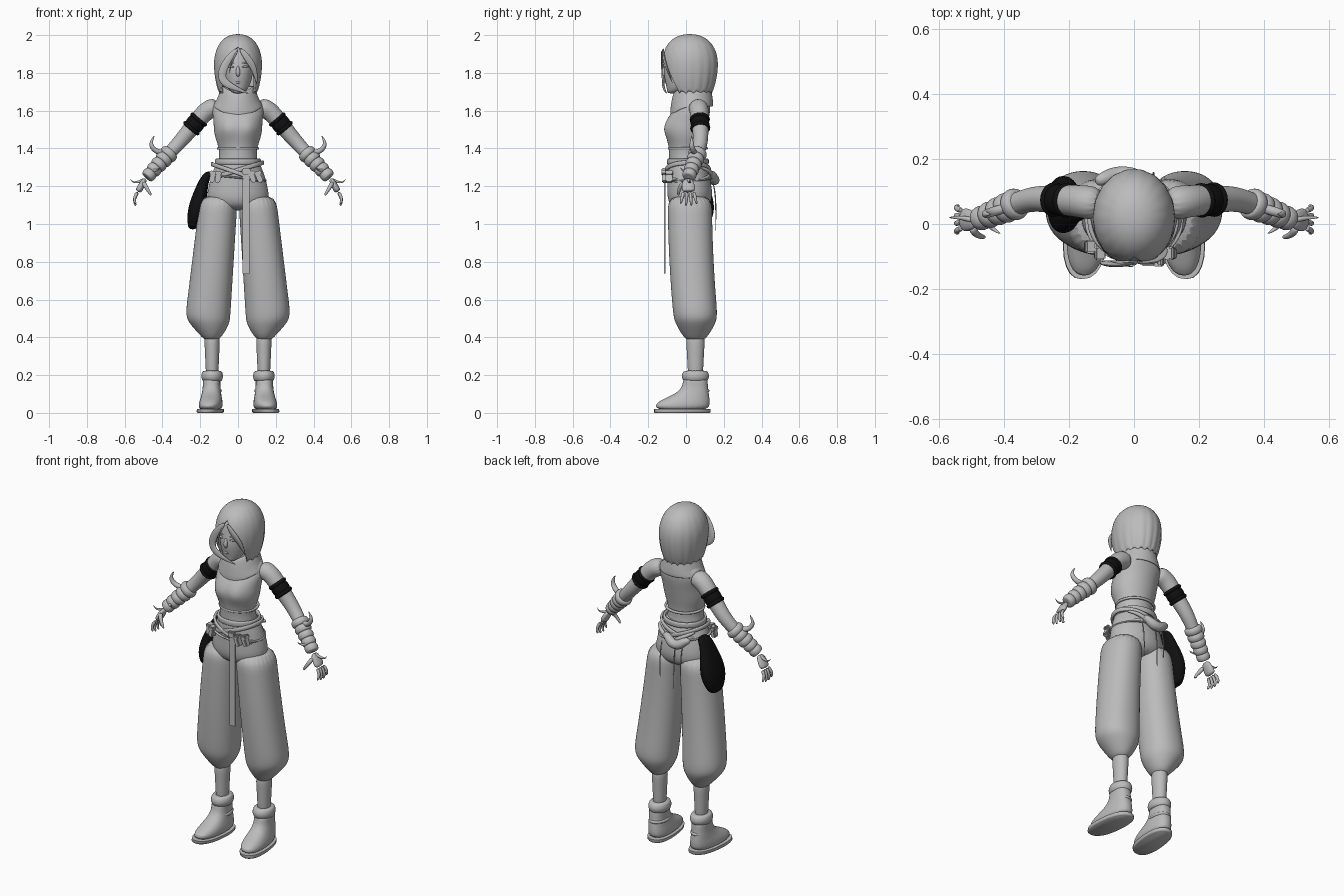
import bpy
import bmesh
from math import sin, cos, pi, radians, exp, copysign
from mathutils import Vector

if "Cube" in bpy.data.objects:
    bpy.data.objects.remove(bpy.data.objects["Cube"])


def material(name, value):
    made = bpy.data.materials.new(name)
    made.use_nodes = True
    colour = (value, value, value, 1)
    made.diffuse_color = colour
    shader = next(n for n in made.node_tree.nodes if n.type == 'BSDF_PRINCIPLED')
    shader.inputs["Base Color"].default_value = colour
    return made


GREY = material("plain grey", .5)
BLACK = material("matte black", .005)


def finish(name, bm, mat, level=0, mirror=False, thick=0):
    mesh = bpy.data.meshes.new(name)
    bm.to_mesh(mesh)
    bm.free()
    for face in mesh.polygons:
        face.use_smooth = True
    mesh.set_sharp_from_angle(angle=radians(60))
    mesh.materials.append(mat)
    part = bpy.data.objects.new(name, mesh)
    bpy.context.collection.objects.link(part)
    if mirror:
        part.modifiers.new("Mirror", 'MIRROR')
    if thick:
        shell = part.modifiers.new("Solidify", 'SOLIDIFY')
        shell.thickness, shell.offset = thick, 0
    if level:
        subdivision = part.modifiers.new("Subdivision", 'SUBSURF')
        subdivision.levels = subdivision.render_levels = level
    return part


def skin(name, rings, mat=GREY, closed=True, cap=True, level=2, **options):
    """Join rings of points into one smooth surface."""
    bm = bmesh.new()
    rows = [[bm.verts.new(point) for point in ring] for ring in rings]
    count = len(rows[0])
    for low, high in zip(rows, rows[1:]):
        for i in range(count if closed else count - 1):
            j = (i + 1) % count
            bm.faces.new((low[i], low[j], high[j], high[i]))
    if cap and closed:
        bm.faces.new(rows[0])
        bm.faces.new(rows[-1])
    bmesh.ops.remove_doubles(bm, verts=bm.verts, dist=.0002)
    bmesh.ops.recalc_face_normals(bm, faces=bm.faces)
    return finish(name, bm, mat, level, **options)


def oval(x, y, z, rx, ry, power=1, sides=24):
    ring = []
    for i in range(sides):
        c, s = cos(2 * pi * i / sides), sin(2 * pi * i / sides)
        ring.append(Vector((x + rx * copysign(abs(c) ** power, c),
                            y + ry * copysign(abs(s) ** power, s), z)))
    return ring


def loft(name, rings, x=0, warp=None, power=1, **options):
    """Stack level ovals given as height, depth position and two radii."""
    rows = [oval(x, y, z, rx, ry, power) for z, y, rx, ry in rings]
    if warp:
        rows = [[warp(point) for point in row] for row in rows]
    return skin(name, rows, **options)


def tube(name, path, start, end, swell=0, across=1, depth=1, sides=12, **options):
    """Sweep an oval along a path, tapering and swelling by rule."""
    path = [Vector(point) for point in path]
    last = len(path) - 1
    rows = []
    for i, point in enumerate(path):
        along = (path[min(i + 1, last)] - path[max(i - 1, 0)]).normalized()
        side = along.cross(Vector((0, 1, 0))).normalized()
        front = side.cross(along)
        t = i / last
        radius = start + (end - start) * t + swell * sin(pi * t)
        rows.append([point + radius * (side * across * cos(2 * pi * k / sides)
                                       + front * depth * sin(2 * pi * k / sides))
                     for k in range(sides)])
    return skin(name, rows, **options)


def cuff(name, a, b, t, width, radius, **options):
    """Rounded band around the line from a to b."""
    half = (b - a).normalized() * width / 2
    middle = a.lerp(b, t)
    tube(name, [middle + half * k / 3 for k in range(-3, 4)], radius * .85, radius * .85,
         radius * .17, sides=16, level=1, mirror=True, **options)


def box(name, centre, size, tilt=0, bevel=.005):
    bm = bmesh.new()
    bmesh.ops.create_cube(bm, size=1)
    bmesh.ops.scale(bm, vec=size, verts=bm.verts)
    bmesh.ops.bevel(bm, geom=bm.edges[:], offset=bevel, segments=2, affect='EDGES')
    part = finish(name, bm, GREY)
    part.location, part.rotation_euler = centre, (0, tilt, 0)


def belt(name, z, rx, ry, height, slope=0):
    rows = [oval(0, .01, z + height * k / 2, rx, ry) for k in (-1, 0, 1)]
    for point in sum(rows, []):
        point.z += slope * point.x
    skin(name, rows, cap=False, level=1, thick=.014)


# Torso with a shaped chest
def chest(point):
    if point.y < 0:
        sideways, upward = (abs(point.x) - .06) / .05, (point.z - 1.51) / .05
        point.y -= .025 * exp(-sideways ** 2 - upward ** 2)
    return point


loft("torso", [(1.27, .01, .12, .1), (1.34, 0, .1, .09), (1.4, 0, .1, .09), (1.45, 0, .12, .1),
               (1.5, 0, .13, .11), (1.55, .01, .13, .11), (1.6, .03, .14, .1),
               (1.65, .05, .13, .08), (1.7, .05, .07, .06)], warp=chest)
belt("top_hem", 1.4, .106, .1, .014)
tube("neck", [(0, .05, 1.6), (0, .04, 1.7), (0, .02, 1.8)], .05, .05)


# Draped cowl, lower at the front
def drape(point):
    front = max(0, .03 - point.y) / .11
    point.z -= .05 * front ** 2
    return point


loft("cowl", [(1.68, .03, .06, .07), (1.74, .03, .08, .09), (1.71, .03, .09, .1),
              (1.65, .03, .11, .11), (1.62, .03, .13, .11)], warp=drape, cap=False, thick=.01)

# Head and face
loft("head", [(1.69, -.07, .02, .03), (1.71, -.05, .05, .05), (1.75, -.03, .07, .08), (1.8, -.02, .08, .1),
              (1.86, -.01, .09, .1), (1.92, 0, .09, .1), (1.97, 0, .04, .05)])
tube("nose", [(0, -.11, 1.84), (0, -.12, 1.8), (0, -.11, 1.78)], .006, .008, .007)
tube("lips", [(-.02, -.1, 1.75), (0, -.11, 1.75), (.02, -.1, 1.75)], .003, .003, .005)
for name, z, swell in (("eyes", 1.83, .006), ("eyebrows", 1.85, .003)):
    tube(name, [(.02, -.11, z), (.04, -.107, z + .005), (.06, -.09, z)], .002, .002, swell, mirror=True)

# Bobbed hair: a dome that opens below the parting, with grooved locks
rows = []
steps, columns = 14, 72
for k in range(steps + 1):
    u = pi * k / steps
    z = 1.85 + .15 * cos(u)
    size = sin(u) ** .85 if z > 1.85 else 1 - .2 * cos(u) ** 2
    gap = radians(60) * (max(0, 1.92 - z) / .22) ** .6
    row = []
    for i in range(columns + 1):
        a = gap + 2 * (pi - gap) * i / columns
        groove = 1 - .035 * k / steps * abs(cos(9 * a)) ** 3
        tip = .012 * cos(18 * a) if k == steps else 0
        row.append((.122 * size * groove * sin(a), .02 - .145 * size * groove * cos(a), z - tip))
    rows.append(row)
skin("hair", rows, closed=False, level=1, thick=.012)
tube("right_fringe", [(0, -.12, 1.93), (-.05, -.13, 1.88), (-.09, -.12, 1.8), (-.08, -.12, 1.75),
                      (-.02, -.12, 1.72), (.06, -.1, 1.69)], .01, .002, .02, depth=.35)
tube("left_fringe", [(.01, -.12, 1.93), (.05, -.12, 1.88), (.09, -.1, 1.82), (.1, -.07, 1.74)],
     .01, .002, .015, depth=.4)
tube("loose_strand", [(0, -.13, 1.92), (-.03, -.13, 1.87), (-.05, -.12, 1.79)], .006, .001, depth=.5)

# Arms
shoulder, elbow, wrist = Vector((.16, .07, 1.61)), Vector((.32, .08, 1.42)), Vector((.49, .01, 1.24))
tube("arms", [(.1, .06, 1.62), shoulder, shoulder.lerp(elbow, .3), shoulder.lerp(elbow, .6), elbow,
              elbow.lerp(wrist, .5), wrist], .055, .026, .003, sides=16, mirror=True)

# Black armbands with raised rims
cuff("armbands", shoulder, elbow, .42, .08, .05, mat=BLACK)
for t in (.3, .54):
    cuff("armband_rims", shoulder, elbow, t, .025, .054, mat=BLACK)

# Forearm wraps, horns and thorns
for i in range(5):
    cuff("forearm_wraps", elbow, wrist, .28 + .15 * i, .045, .05 - .003 * i)
tube("bracer_horns", [(.39, .05, 1.38), (.43, .04, 1.38), (.46, .03, 1.41), (.46, .03, 1.44),
                      (.44, .03, 1.47)], .015, .001, .006, mirror=True)
tube("bracer_spurs", [(.46, .01, 1.29), (.43, -.02, 1.28), (.41, -.03, 1.3)], .012, .001, mirror=True)
tube("wrist_thorns", [wrist, (.53, .02, 1.22), (.56, .02, 1.22), (.57, .02, 1.24)], .01, .001, mirror=True)

# Hands with spread fingers
palm = Vector((.53, .014, 1.17))
tube("palms", [wrist, wrist.lerp(palm, .4), wrist.lerp(palm, .7), palm], .024, .034, .008,
     across=.5, mirror=True)
for i in range(4):
    spread = (i - 1.5) * .018
    length = .08 - .01 * abs(i - 1.5)
    tube("finger", [palm + Vector((.02 * sin(2.6 * t), spread * (1 + .6 * t), -length * t))
                    for t in (0, .4, .7, 1)], .011, .006, sides=8, level=1, mirror=True)
tube("thumbs", [(.5, -.01, 1.22), (.49, -.03, 1.2), (.47, -.04, 1.17), (.46, -.04, 1.15)],
     .014, .006, mirror=True)

# Baggy trousers, widening downward and gathered below the knee
loft("trouser_seat", [(1.35, 0, .11, .09), (1.33, 0, .11, .1), (1.27, .01, .14, .11),
                      (1.19, .02, .16, .12), (1.12, .02, .17, .12), (1.07, .02, .11, .08)])
leg = []
for k in range(7):
    t = k / 6
    leg.append(oval(.1 + .06 * t, .02 + .03 * t * t, 1.16 - .65 * t, .1 + .02 * t, .118, .92))
leg += [oval(.15, .05, .47, .105, .105), oval(.14, .05, .41, .06, .07), oval(.14, .05, .38, .03, .04)]
skin("trouser_legs", leg, mirror=True)

# Calves and boots
ankle, knee = Vector((.137, .05, .16)), Vector((.137, .05, .43))
tube("calves", [knee, knee.lerp(ankle, .3), knee.lerp(ankle, .6), ankle], .045, .033, depth=1.2, mirror=True)


def toe_out(point):
    point.x -= (point.y - .05) * .1 * max(0, 1 - point.z / .12)
    return point


loft("boots", [(.01, -.02, .06, .14), (.05, -.02, .064, .147), (.08, .01, .056, .115), (.11, .04, .05, .08),
               (.15, .05, .045, .065), (.2, .05, .05, .065)], x=.14, warp=toe_out, power=.85, mirror=True)
loft("boot_soles", [(0, -.02, .065, .145), (.005, -.02, .07, .15), (.02, -.02, .07, .15)],
     x=.14, warp=toe_out, power=.85, level=0, mirror=True)
cuff("boot_cuffs", ankle, knee, .13, .06, .058, depth=1.25)
cuff("boot_straps", ankle, knee, -.16, .025, .052, depth=1.45)

# Waist sash and crossed belts
belt("waist_sash", 1.33, .116, .105, .034)
belt("rising_belt", 1.285, .133, .117, .026, slope=.3)
belt("falling_belt", 1.27, .138, .121, .024, slope=-.34)
belt("low_cord", 1.245, .147, .125, .01, slope=-.1)

# Belt pouches and hanging strap
for x, y, tilt in ((.075, -.11, -.35), (.11, -.09, -.4), (-.105, -.09, .15), (-.135, -.07, .2)):
    box("belt_pouch", (x, y, 1.25), (.028, .036, .062), tilt)
    box("pouch_flap", (x, y, 1.27), (.032, .042, .022), tilt)
box("hanging_strap", (.043, -.113, 1.015), (.036, .008, .56), bevel=.002)
box("strap_buckle", (.043, -.12, 1.28), (.044, .02, .034))

# Knotted bundle and loose cords at the back
tube("back_bundle", [(-.12, .13, 1.27), (-.09, .14, 1.26), (-.06, .15, 1.23), (-.01, .15, 1.23),
                     (.02, .14, 1.26), (.05, .13, 1.27)], .015, .015, .015)
tube("bundle_ties", [(.02, .14, 1.25), (.08, .13, 1.28), (.12, .08, 1.3)], .014, .008, mirror=True)
for x, low in ((-.075, 1.03), (-.03, .95), (.06, 1)):
    tube("back_cord", [(x, .14, 1.23), (x, .16, 1.15), (x, .157, low)], .004, .003, sides=6, level=1)

# Black hip bag, slung outward and widest low down
bag = []
for k in range(9):
    t = k / 8
    fullness = .5 + .5 * sin(pi * t ** 1.5)
    bag.append(oval(-.15 - .09 * t ** .6, .06, 1.28 - .31 * t, .045 * fullness, .09 * fullness, .85))
skin("hip_bag", bag, mat=BLACK)
